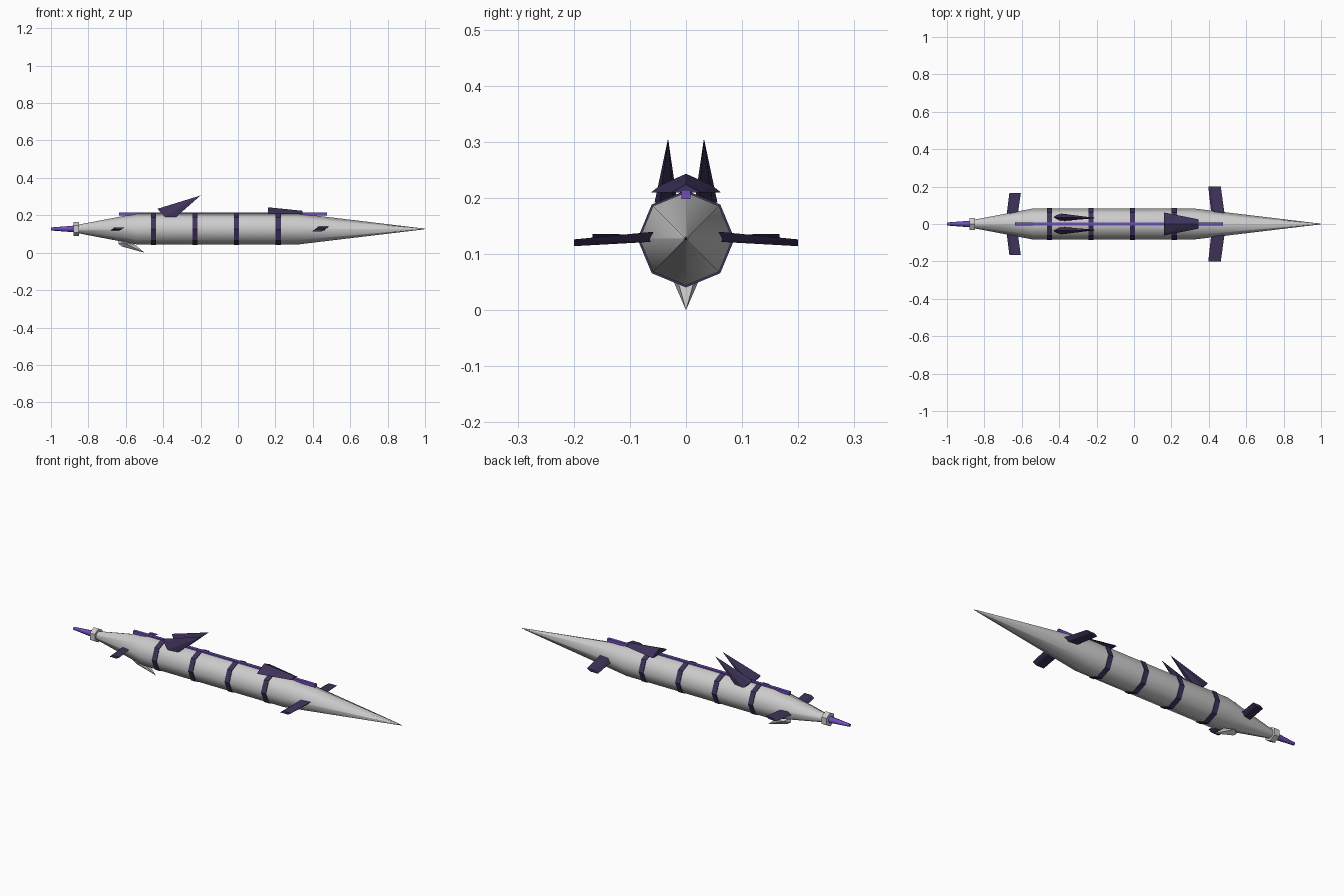
import bpy, bmesh, math
from mathutils import Vector

if "Cube" in bpy.data.objects:
    bpy.data.objects.remove(bpy.data.objects["Cube"])

ZC = 0.127  # height of the long axis


def material(name, rgb):
    m = bpy.data.materials.new(name)
    m.diffuse_color = (*rgb, 1)
    m.use_nodes = True
    m.node_tree.nodes["Principled BSDF"].inputs["Base Color"].default_value = m.diffuse_color
    return m


DARK = material("dark_plum", (0.05, 0.033, 0.105))
BRIGHT = material("bright_violet", (0.17, 0.075, 0.52))


def finish(name, bm, mat=None, smooth=None):
    bmesh.ops.recalc_face_normals(bm, faces=bm.faces)
    me = bpy.data.meshes.new(name)
    bm.to_mesh(me)
    bm.free()
    ob = bpy.data.objects.new(name, me)
    bpy.context.collection.objects.link(ob)
    if mat:
        me.materials.append(mat)
    if smooth:
        bpy.ops.object.select_all(action='DESELECT')
        ob.select_set(True)
        bpy.context.view_layer.objects.active = ob
        bpy.ops.object.shade_smooth_by_angle(angle=math.radians(smooth))
    return ob


def lathe(name, profile, sides, mat=None, smooth=None):
    """Turned body along x from (x, radius) pairs, with capped ends."""
    bm = bmesh.new()
    rings = []
    for x, r in profile:
        rings.append([bm.verts.new((x, r * math.sin(a), ZC + r * math.cos(a)))
                      for a in (2 * math.pi * i / sides for i in range(sides))])
    for a, b in zip(rings, rings[1:]):
        for i in range(sides):
            j = (i + 1) % sides
            bm.faces.new((a[i], a[j], b[j], b[i]))
    bm.faces.new(rings[0])
    bm.faces.new(rings[-1])
    return finish(name, bm, mat, smooth)


def hull(name, points, mat=None, side=1):
    """Flat-faced convex solid through the points, mirrored in y by side."""
    bm = bmesh.new()
    for x, y, z in points:
        bm.verts.new((x, y * side, z))
    res = bmesh.ops.convex_hull(bm, input=bm.verts[:])
    loose = [v for v in bm.verts if not v.link_faces]
    bmesh.ops.delete(bm, geom=loose, context='VERTS')
    return finish(name, bm, mat)


def plate(name, root, tip, mat, side):
    """Slanted side fin; each end is (x0, x1, y, z, half thickness)."""
    pts = []
    for x0, x1, y, z, h in (root, tip):
        s = 0.018  # slant of the cross-section
        pts += [(x0, y, z - h), (x0 + s, y, z + h), (x1, y, z + h), (x1 - s, y, z - h)]
    return hull(name, pts, mat, side)


# main body, nose tip, tail collar and tail spike
lathe("body", [(-0.87, 0.02), (-0.54, 0.083), (0.32, 0.083), (0.98, 0.004)], 8, None, 50)
lathe("nose_tip", [(0.93, 0.009), (1.0, 0.001)], 4, DARK)
lathe("tail_collar", [(-0.88, 0.038), (-0.85, 0.038)], 6)
lathe("tail_spike", [(-1.0, 0.008), (-0.86, 0.019)], 8, BRIGHT, 50)

# bands round the body
for i, x in enumerate((-0.452, -0.23, -0.008, 0.215)):
    lathe(f"band_{i + 1}", [(x - 0.014, 0.0865), (x + 0.014, 0.0865)], 8, DARK)

# strip along the back
hull("spine_strip", [(x, y, z) for x in (-0.635, 0.475)
                     for y in (-0.008, 0.008) for z in (0.198, 0.214)], BRIGHT)

# roof-shaped forward crest
hull("forward_crest",
     [(0.16, 0, 0.243), (0.345, 0, 0.224)]
     + [p for s in (-1, 1) for p in ((0.16, s * 0.047, 0.222), (0.16, s * 0.062, 0.21),
                                     (0.345, s * 0.025, 0.21))], DARK)

# paired fins
for label, s in (("left", 1), ("right", -1)):
    hull(f"{label}_dorsal_fin",
         [(-0.43, 0.036, 0.235), (-0.42, 0.045, 0.222),
          (-0.39, 0.015, 0.19), (-0.39, 0.056, 0.192),
          (-0.33, 0.022, 0.192), (-0.33, 0.047, 0.192),
          (-0.2, 0.032, 0.306)], DARK, s)
    plate(f"{label}_front_side_fin", (0.413, 0.484, 0.055, 0.131, 0.009),
          (0.397, 0.464, 0.2, 0.12, 0.006), DARK, s)
    plate(f"{label}_rear_side_fin", (-0.682, -0.623, 0.04, 0.126, 0.008),
          (-0.666, -0.605, 0.167, 0.13, 0.006), DARK, s)

# pale keel fin under the tail
hull("keel_fin", [(-0.64, 0, 0.07), (-0.64, 0, 0.048), (-0.62, 0, 0.033),
                  (-0.61, 0.023, 0.053), (-0.61, -0.023, 0.053),
                  (-0.55, 0.012, 0.043), (-0.55, -0.012, 0.043), (-0.5, 0, 0.0)])
